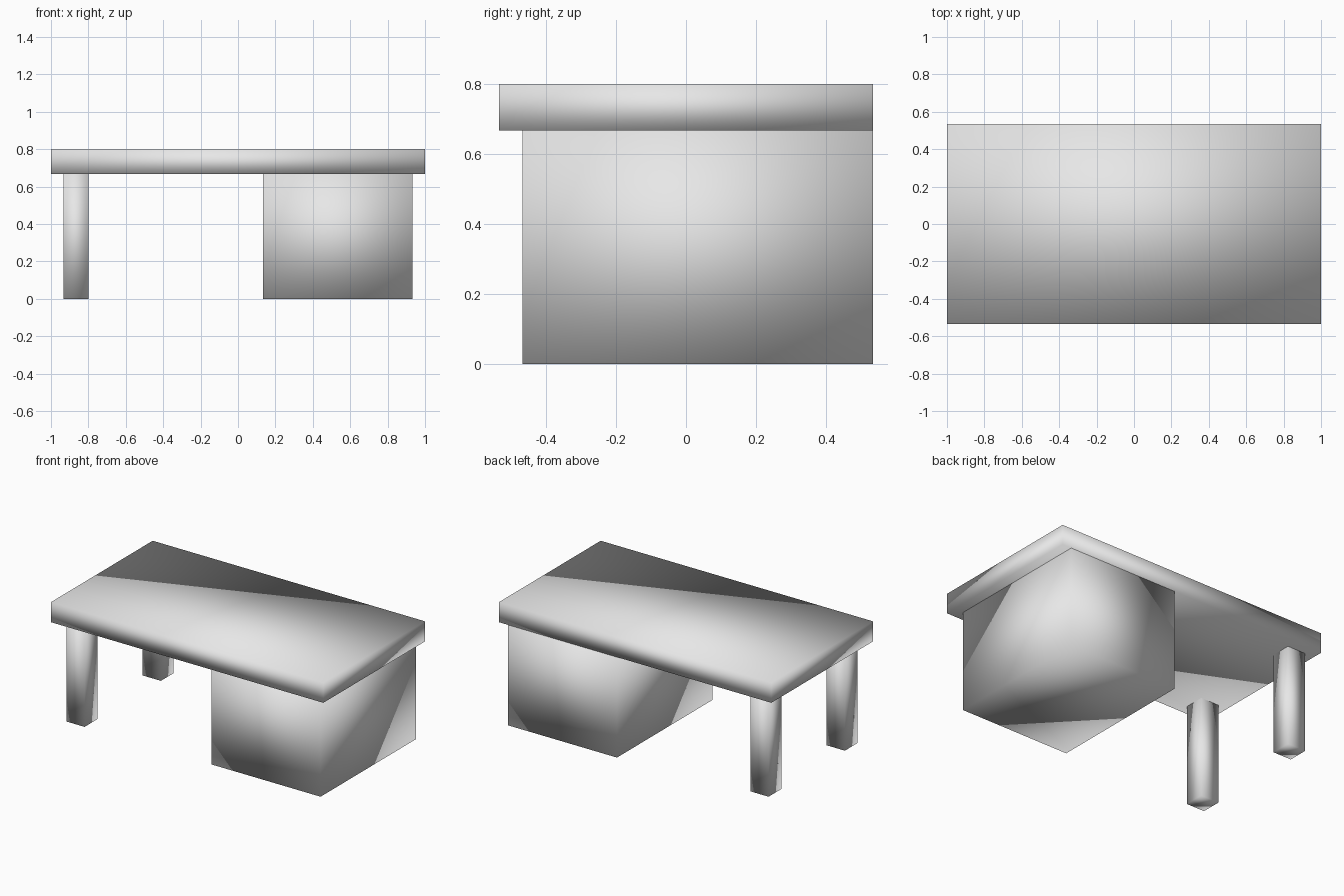
import bpy
import bmesh
from mathutils import Vector

cube = bpy.data.objects.get("Cube")
if cube:
    bpy.data.objects.remove(cube, do_unlink=True)

U = 1 / 15  # modelling unit: the desk is 30 units wide

grey = bpy.data.materials.new("light_grey")
grey.use_nodes = True
grey.diffuse_color = (0.8, 0.8, 0.8, 1)
grey.node_tree.nodes["Principled BSDF"].inputs["Base Color"].default_value = (0.8, 0.8, 0.8, 1)


def box(name, low, high):
    """Smooth-shaded box between two opposite corners, given in units."""
    low, high = Vector(low) * U, Vector(high) * U
    bm = bmesh.new()
    bmesh.ops.create_cube(bm, size=1)
    bmesh.ops.scale(bm, vec=high - low, verts=bm.verts)
    bmesh.ops.translate(bm, vec=(low + high) / 2, verts=bm.verts)
    for face in bm.faces:
        face.smooth = True
    mesh = bpy.data.meshes.new(name)
    bm.to_mesh(mesh)
    bm.free()
    mesh.materials.append(grey)
    obj = bpy.data.objects.new(name, mesh)
    bpy.context.collection.objects.link(obj)
    return obj


# Overhanging slab
box("desk_top", (-15, -8, 10), (15, 8, 12))

# Drawer block, flush with the back edge
box("cabinet", (2, -7, 0), (14, 8, 10))

# Two square legs on the open side
for name, y in (("front_leg", -7), ("back_leg", 5)):
    box(name, (-14, y, 0), (-12, y + 2, 10))
